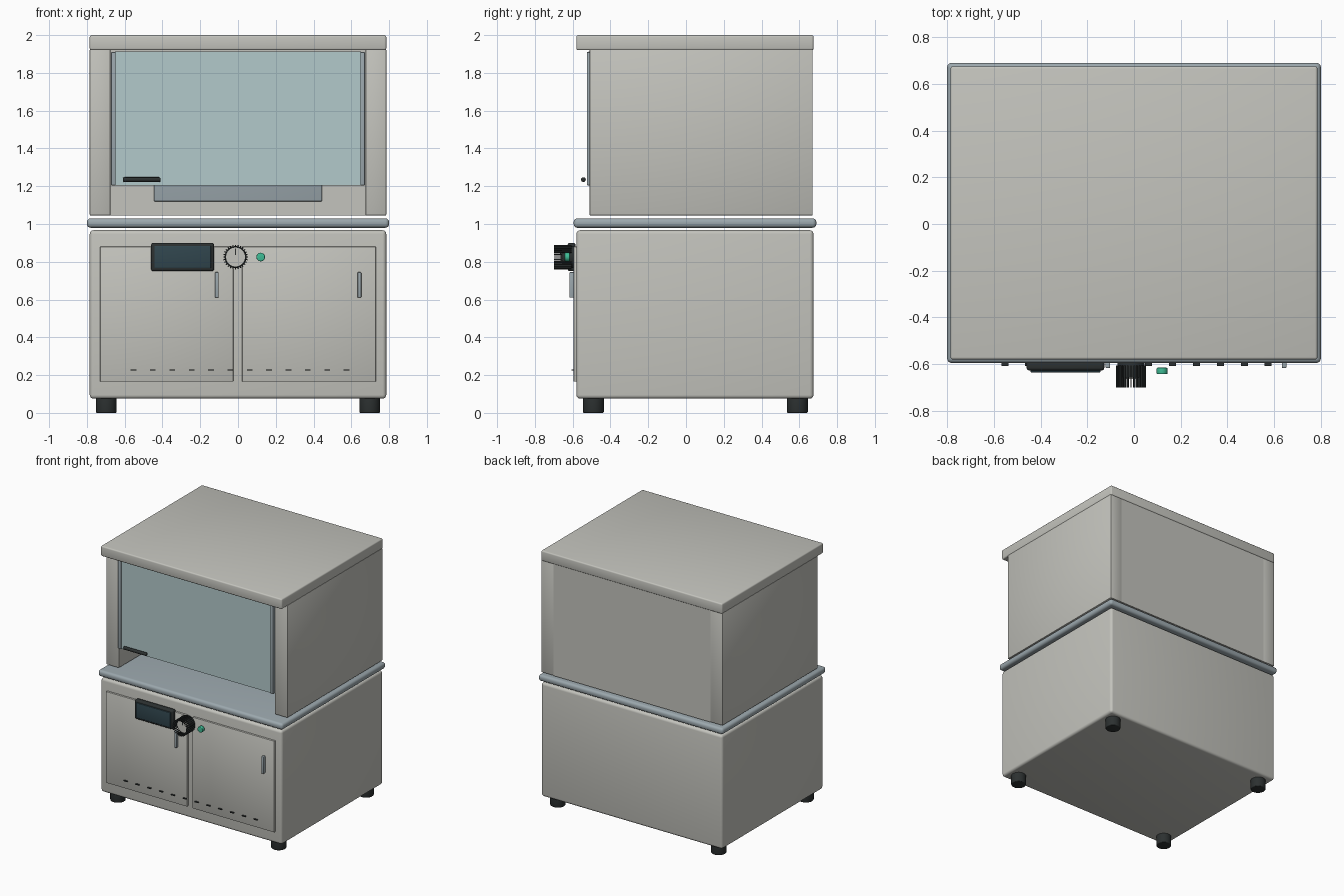
import bpy, math
from mathutils import Matrix

if "Cube" in bpy.data.objects:
    bpy.data.objects.remove(bpy.data.objects["Cube"])


def material(name, *rgb):
    m = bpy.data.materials.new(name)
    m.diffuse_color = (*rgb, 1)
    m.use_nodes = True
    m.node_tree.nodes["Principled BSDF"].inputs["Base Color"].default_value = m.diffuse_color
    return m


PAINT = material("warm_grey_paint", 0.55, 0.55, 0.51)
STEEL = material("steel", 0.33, 0.39, 0.42)
GLASS = material("glass", 0.45, 0.59, 0.60)
DARK = material("dark_plastic", 0.025, 0.03, 0.03)
SCREEN = material("screen", 0.03, 0.06, 0.075)
GREEN = material("green", 0.05, 0.50, 0.30)


def finish(ob, name, mat, bevel, segments=3):
    ob.name = name
    ob.data.materials.append(mat)
    if bevel:
        mod = ob.modifiers.new("bevel", 'BEVEL')
        mod.width, mod.segments, mod.limit_method = bevel, segments, 'ANGLE'
        bpy.ops.object.modifier_apply(modifier=mod.name)
    bpy.ops.object.shade_smooth_by_angle(angle=math.radians(35))
    return ob


def box(name, x, y, z, mat, bevel=0.0, segments=3):
    """Box from (min, max) ranges."""
    bpy.ops.mesh.primitive_cube_add(size=1)
    ob = bpy.context.object
    mid = [(a + b) / 2 for a, b in (x, y, z)]
    size = [b - a for a, b in (x, y, z)]
    ob.data.transform(Matrix.Translation(mid) @ Matrix.Diagonal((*size, 1)))
    return finish(ob, name, mat, bevel, segments)


def cylinder(name, r, a, b, mat, bevel=0.0, sides=32):
    """Cylinder between two points that differ along one axis."""
    d = [q - p for p, q in zip(a, b)]
    axis = max(range(3), key=lambda i: abs(d[i]))
    rot = ((0, math.pi / 2, 0), (math.pi / 2, 0, 0), (0, 0, 0))[axis]
    mid = [(p + q) / 2 for p, q in zip(a, b)]
    bpy.ops.mesh.primitive_cylinder_add(vertices=sides, radius=r, depth=abs(d[axis]),
                                        location=mid, rotation=rot)
    return finish(bpy.context.object, name, mat, bevel)


# Base cabinet, worktop and feet
box("base_cabinet", (-0.785, 0.785), (-0.58, 0.675), (0.075, 0.967), PAINT, 0.02, 4)
box("worktop", (-0.80, 0.80), (-0.595, 0.69), (0.98, 1.03), STEEL, 0.02, 4)
for x in (-0.697, 0.697):
    for y in (-0.49, 0.59):
        cylinder("foot", 0.055, (x, y, 0), (x, y, 0.10), DARK, 0.006)

# Hollow upper chamber: side walls, back wall, roof and inner baffle
for s in (-1, 1):
    box("chamber_side_wall", sorted((s * 0.675, s * 0.785)), (-0.51, 0.67), (1.045, 1.925),
        PAINT, 0.005, 2)
    box("sash_rail", sorted((s * 0.648, s * 0.672)), (-0.525, -0.49), (1.205, 1.91), STEEL, 0.003)
box("chamber_back_wall", (-0.68, 0.68), (0.61, 0.67), (1.045, 1.925), PAINT)
box("roof", (-0.785, 0.785), (-0.58, 0.675), (1.92, 2.0), PAINT, 0.01)
box("inner_baffle", (-0.445, 0.445), (0.58, 0.61), (1.12, 1.75), STEEL, 0.005)

# Glass sash with its pull bar
box("glass_sash", (-0.652, 0.652), (-0.515, -0.50), (1.205, 1.912), GLASS)
cylinder("sash_pull", 0.0125, (-0.61, -0.543, 1.235), (-0.41, -0.543, 1.235), DARK, 0.008, 16)

# Doors and door handles
for x0, x1, h in ((-0.73, -0.025, -0.112), (0.022, 0.73, 0.643)):
    box("door", (x0, x1), (-0.595, -0.575), (0.165, 0.88), PAINT, 0.003, 2)
    box("door_handle", (h - 0.01, h + 0.01), (-0.617, -0.59), (0.61, 0.745), STEEL, 0.005)

# Vent slots along the bottom of the doors
for i in range(12):
    x = -0.553 + i * 0.1025
    box("vent_slot", (x - 0.015, x + 0.015), (-0.607, -0.594), (0.225, 0.231), DARK)

# Display panel
box("display_housing", (-0.46, -0.127), (-0.627, -0.585), (0.75, 0.90), DARK, 0.012)
box("display_screen", (-0.443, -0.143), (-0.635, -0.62), (0.766, 0.884), SCREEN, 0.004)

# Ribbed control knob with a pale face and pointer
KX, KZ = -0.013, 0.825
cylinder("knob_body", 0.058, (KX, -0.59, KZ), (KX, -0.658, KZ), DARK, 0.004)
cylinder("knob_face", 0.05, (KX, -0.65, KZ), (KX, -0.664, KZ), PAINT)
box("knob_pointer", (KX - 0.003, KX + 0.003), (-0.668, -0.66), (0.835, 0.87), DARK)
for i in range(28):
    t = math.tau * i / 28
    rib = box("knob_rib", (-0.003, 0.003), (-0.70, -0.605), (0.052, 0.065), DARK)
    rib.data.transform(Matrix.Translation((KX, 0, KZ)) @ Matrix.Rotation(t, 4, 'Y'))

# Green indicator button
cylinder("indicator_button", 0.023, (0.12, -0.615, 0.825), (0.12, -0.643, 0.825), GREEN, 0.004, 16)
